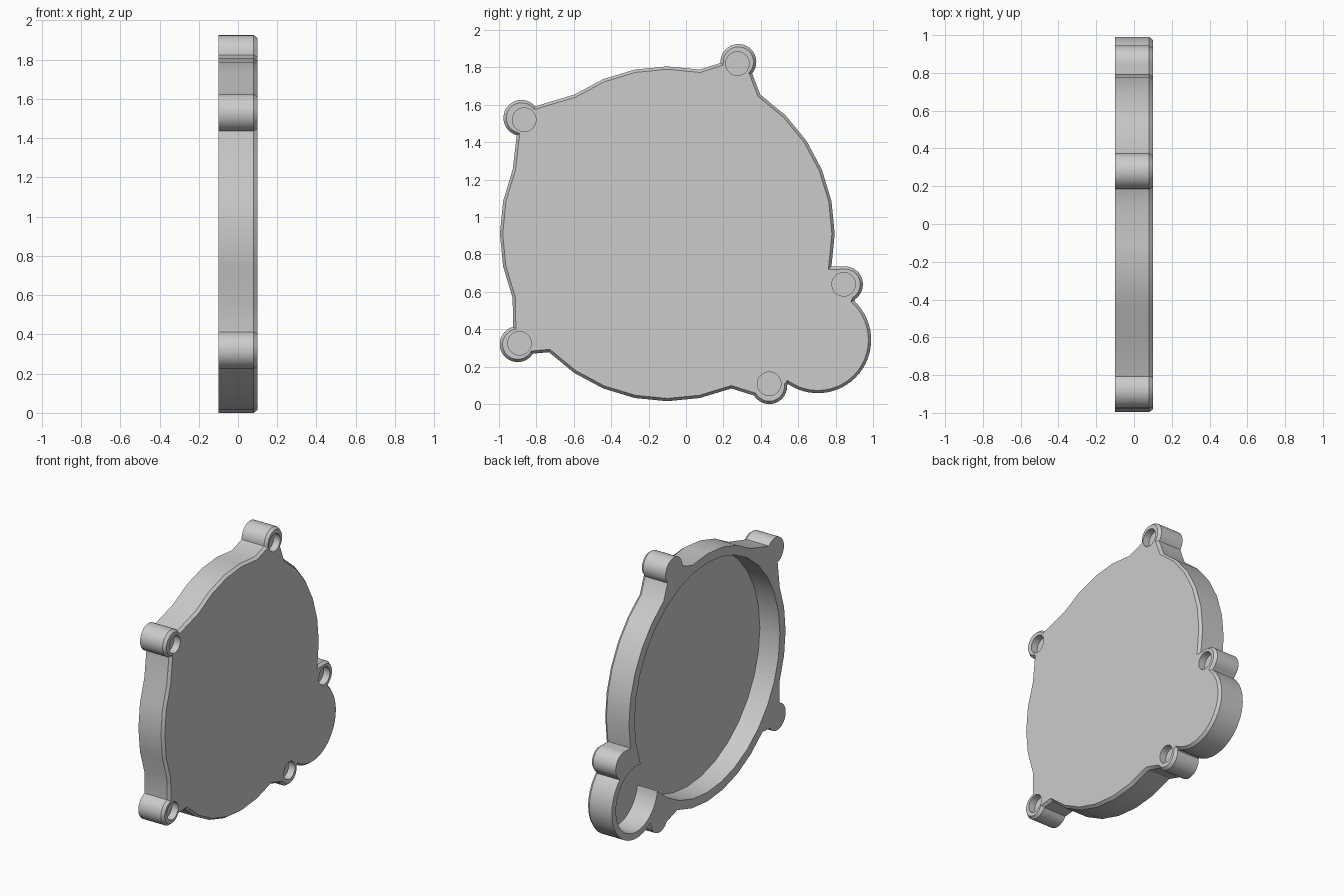
import bpy, bmesh
from math import radians, cos, sin

if "Cube" in bpy.data.objects:
    bpy.data.objects.remove(bpy.data.objects["Cube"])

MAIN = (-0.1, 0.91)          # (y, z) centre of the big round housing
MAIN_R = 0.895
LOBE = (0.705, 0.343)        # small side lobe
LOBE_R = 0.285
BOSS_R = 0.096


def arc(c, r, a0, a1, n):
    angles = [radians(a0 + (a1 - a0) * i / n) for i in range(n + 1)]
    return [(c[0] + r * cos(a), c[1] + r * sin(a)) for a in angles]


def main(k0, k1):
    return arc(MAIN, MAIN_R, k0 * 11.25, k1 * 11.25, k1 - k0)


def boss(c, a0, a1):
    return arc(c, BOSS_R, a0, a1, 20)


def prism(name, pts, x0, x1, chamfer=None):
    """Extrude a (y, z) outline along x, optionally chamfering the +x rim."""
    bm = bmesh.new()
    base = bm.faces.new([bm.verts.new((x0, y, z)) for y, z in pts])
    top = bmesh.ops.extrude_face_region(bm, geom=[base], use_keep_orig=True)["geom"]
    for v in [g for g in top if isinstance(g, bmesh.types.BMVert)]:
        v.co.x = x1
    face = [g for g in top if isinstance(g, bmesh.types.BMFace)][0]
    bmesh.ops.recalc_face_normals(bm, faces=bm.faces)
    if chamfer:
        bmesh.ops.inset_region(bm, faces=[face], thickness=chamfer[0],
                               depth=chamfer[1], use_even_offset=True)
        for v in face.verts:
            v.co.x = x1 + chamfer[1]
    me = bpy.data.meshes.new(name)
    bm.to_mesh(me)
    bm.free()
    ob = bpy.data.objects.new(name, me)
    bpy.context.collection.objects.link(ob)
    return ob


# Cover body: one outline running round housing, screw bosses and lobe
outline = (main(-1, 5) + boss((0.28, 1.829), -40, 183)
           + main(7, 11) + boss((-0.88, 1.53), 40, 255)
           + main(14, 18) + boss((-0.9, 0.32), 105, 328)
           + main(20, 26) + boss((0.445, 0.096), 212, 363)
           + arc(LOBE, LOBE_R, -124, 47, 28)
           + boss((0.85, 0.64), -56, 95))
cover = prism("cover", outline, -0.1, 0.08, (0.015, 0.02))

# Hollow interior, open at -x, and blind screw recesses on +x
cutters = [prism("main_cavity_cutter", arc(MAIN, 0.83, 0, 348.75, 31), -0.2, 0.06),
           prism("lobe_cavity_cutter", arc(LOBE, 0.238, 0, 352.5, 47), -0.2, 0.06)]
for c in [(0.275, 1.82), (-0.865, 1.52), (-0.89, 0.325), (0.445, 0.108), (0.843, 0.64)]:
    cutters.append(prism("recess_cutter", arc(c, 0.063, 0, 348.75, 31), 0.05, 0.2))

bpy.context.view_layer.objects.active = cover
cover.select_set(True)
for cutter in cutters:
    cutter.hide_render = True
    mod = cover.modifiers.new("cut", 'BOOLEAN')
    mod.operation = 'DIFFERENCE'
    mod.solver = 'EXACT'
    mod.object = cutter
    bpy.ops.object.modifier_apply(modifier=mod.name)
    bpy.data.objects.remove(cutter)

bpy.ops.object.shade_smooth_by_angle(angle=radians(30))
